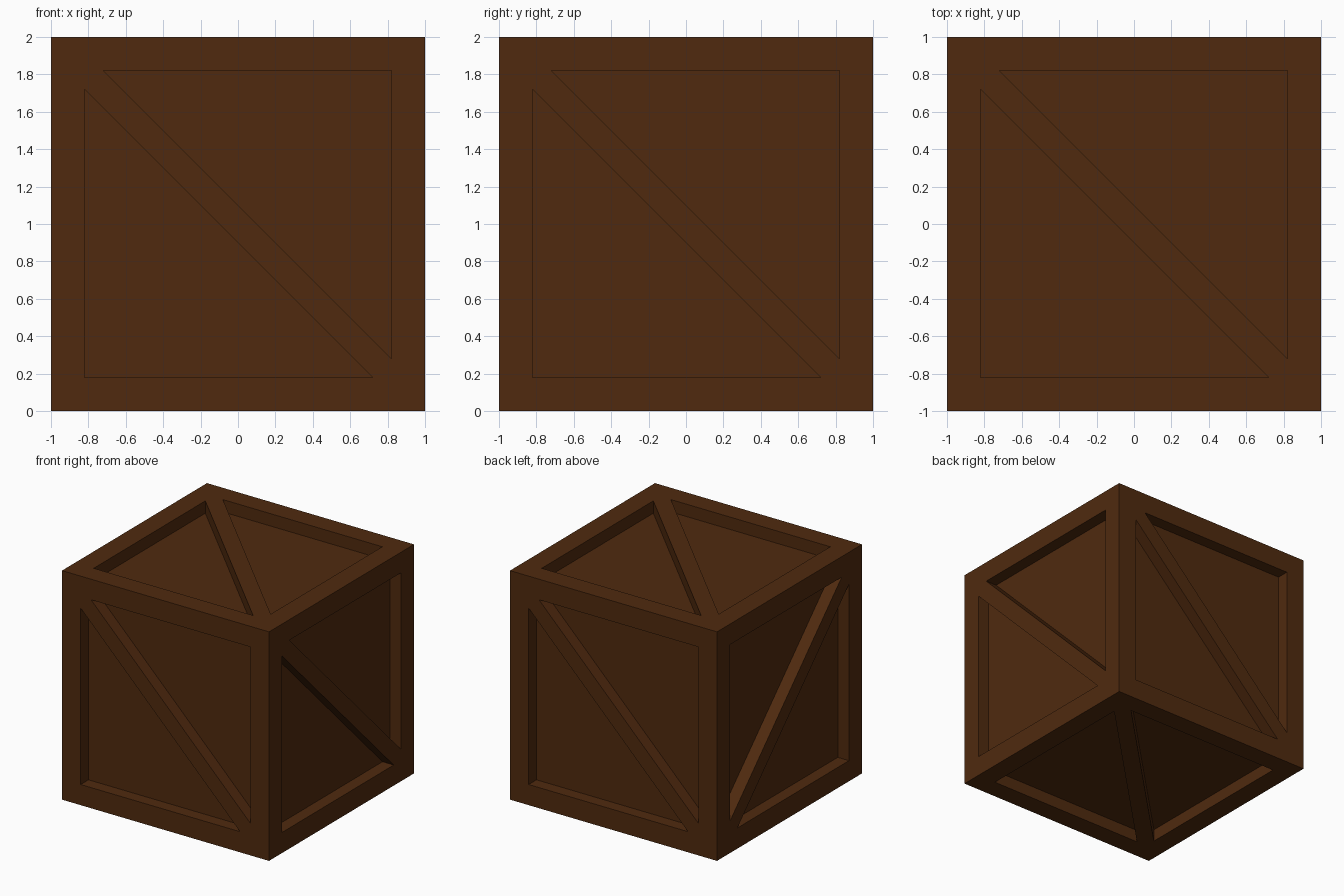
import bpy, bmesh
from mathutils import Vector

if "Cube" in bpy.data.objects:
    bpy.data.objects.remove(bpy.data.objects["Cube"])

DEPTH = 0.108   # recess depth
RIM = 0.82      # inner edge of the border
TIP = 0.72      # where the diagonal brace meets the border
CENTRE = Vector((0, 0, 1))

X, Y, Z = Vector((1, 0, 0)), Vector((0, 1, 0)), Vector((0, 0, 1))
# outward normal, u, v of each side; brace runs from (-u, +v) to (+u, -v)
SIDES = [(-Y, X, Z), (X, Y, Z), (Y, -X, Z), (-X, Y, Z), (Z, X, Y), (-Z, -X, Y)]
TRIANGLES = [[(-RIM, TIP), (-RIM, -RIM), (TIP, -RIM)],
             [(-TIP, RIM), (RIM, RIM), (RIM, -TIP)]]


def add_prism(bm, n, u, v, tri):
    inner, outer = [[bm.verts.new(CENTRE + n * d + u * a + v * b) for a, b in tri]
                    for d in (1 - DEPTH, 1.1)]
    bm.faces.new(inner)
    bm.faces.new(outer[::-1])
    for i in range(3):
        j = (i + 1) % 3
        bm.faces.new((inner[i], outer[i], outer[j], inner[j]))


def make_object(name, bm):
    bmesh.ops.recalc_face_normals(bm, faces=bm.faces[:])
    mesh = bpy.data.meshes.new(name)
    bm.to_mesh(mesh)
    bm.free()
    ob = bpy.data.objects.new(name, mesh)
    bpy.context.collection.objects.link(ob)
    return ob


# triangular pockets, two per side
bm = bmesh.new()
for n, u, v in SIDES:
    for tri in TRIANGLES:
        add_prism(bm, n, u, v, tri)
cutter = make_object("pocket_cutter", bm)
cutter.hide_render = True

# solid crate body
bm = bmesh.new()
bmesh.ops.create_cube(bm, size=2)
bmesh.ops.translate(bm, verts=bm.verts[:], vec=CENTRE)
crate = make_object("wooden_crate", bm)
wood = bpy.data.materials.new("dark_wood")
wood.diffuse_color = (0.08, 0.023, 0.0045, 1)
wood.use_nodes = True
wood.node_tree.nodes["Principled BSDF"].inputs["Base Color"].default_value = wood.diffuse_color
crate.data.materials.append(wood)

# carve the pockets, leaving borders and diagonal braces
mod = crate.modifiers.new("pockets", 'BOOLEAN')
mod.operation = 'DIFFERENCE'
mod.solver = 'EXACT'
mod.object = cutter
bpy.context.view_layer.objects.active = crate
bpy.ops.object.modifier_apply(modifier=mod.name)
bpy.data.objects.remove(cutter)
